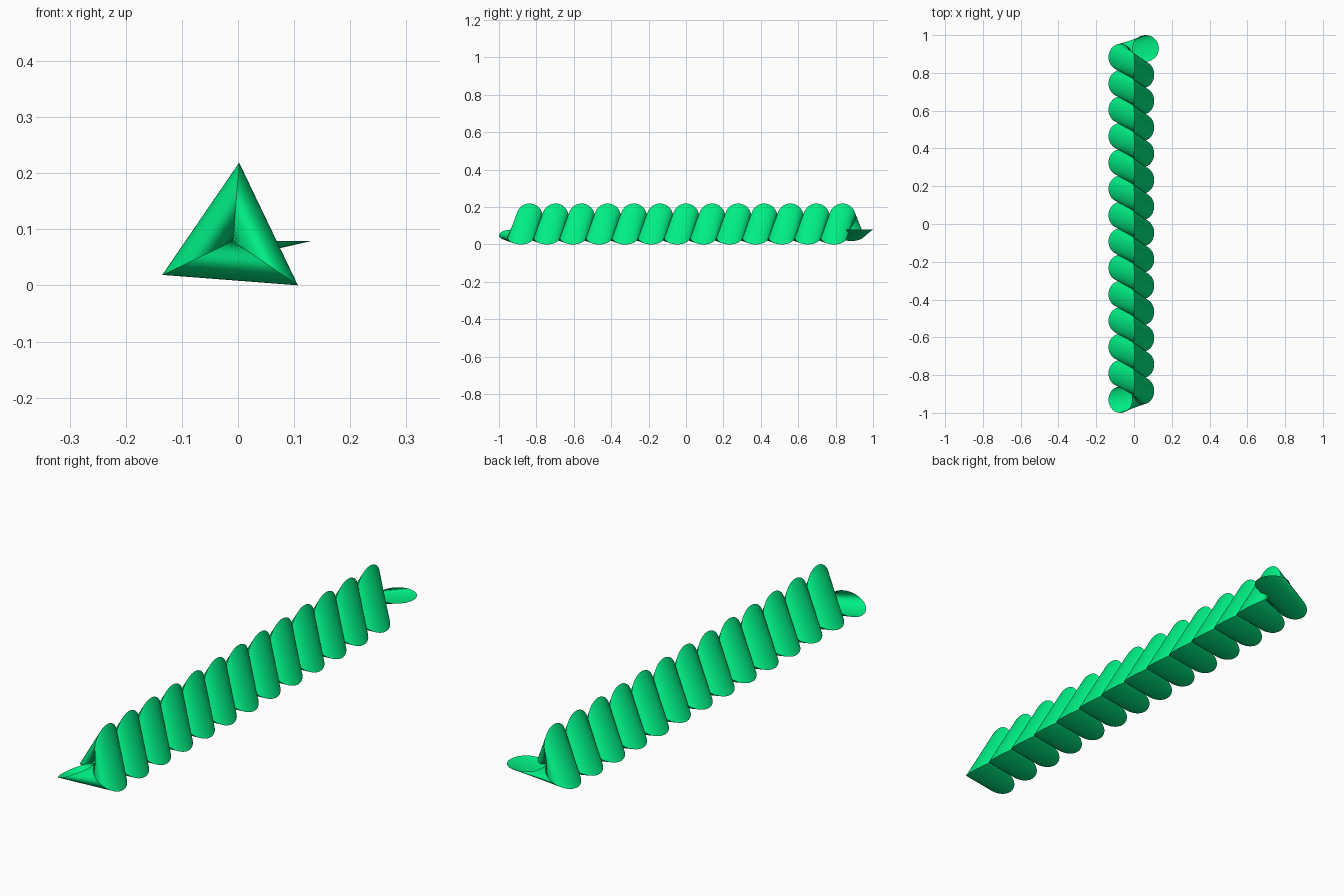
import bpy, bmesh
from math import sin, cos, radians, tau

if "Cube" in bpy.data.objects:
    bpy.data.objects.remove(bpy.data.objects["Cube"])

SIDES = 64          # points on the round profile
STEPS = 40          # three steps per turn give the triangular coil
R = 0.07            # profile radius, also its distance from the axis
AX, AZ = -0.0087, 0.0793
Y0, Y1 = -0.93, 0.93

bm = bmesh.new()


def ring(angle, y):
    """Round profile lying in the plane through the coil axis."""
    verts = []
    for i in range(SIDES):
        t = tau * i / SIDES
        d = R + R * cos(t)
        verts.append(bm.verts.new((AX + d * cos(angle), y + R * sin(t),
                                   AZ + d * sin(angle))))
    return verts


# Coil: sweep the profile 120 degrees per step, the last step ends at 0 degrees
rings = []
for k in range(STEPS + 1):
    a = radians(205.6 + 120 * k) if k < STEPS else 0.0
    rings.append(ring(a, Y0 + (Y1 - Y0) * k / STEPS))

# Skin between neighbouring profiles, ends left open
for a, b in zip(rings, rings[1:]):
    for i in range(SIDES):
        j = (i + 1) % SIDES
        bm.faces.new((a[i], a[j], b[j], b[i]))
bmesh.ops.recalc_face_normals(bm, faces=bm.faces)

mesh = bpy.data.meshes.new("triangular_coil")
bm.to_mesh(mesh)
bm.free()
coil = bpy.data.objects.new("triangular_coil", mesh)
bpy.context.collection.objects.link(coil)

# Green finish
mat = bpy.data.materials.new("green")
mat.diffuse_color = (0.0, 0.85, 0.23, 1)
mat.use_nodes = True
mat.node_tree.nodes["Principled BSDF"].inputs["Base Color"].default_value = mat.diffuse_color
mesh.materials.append(mat)
